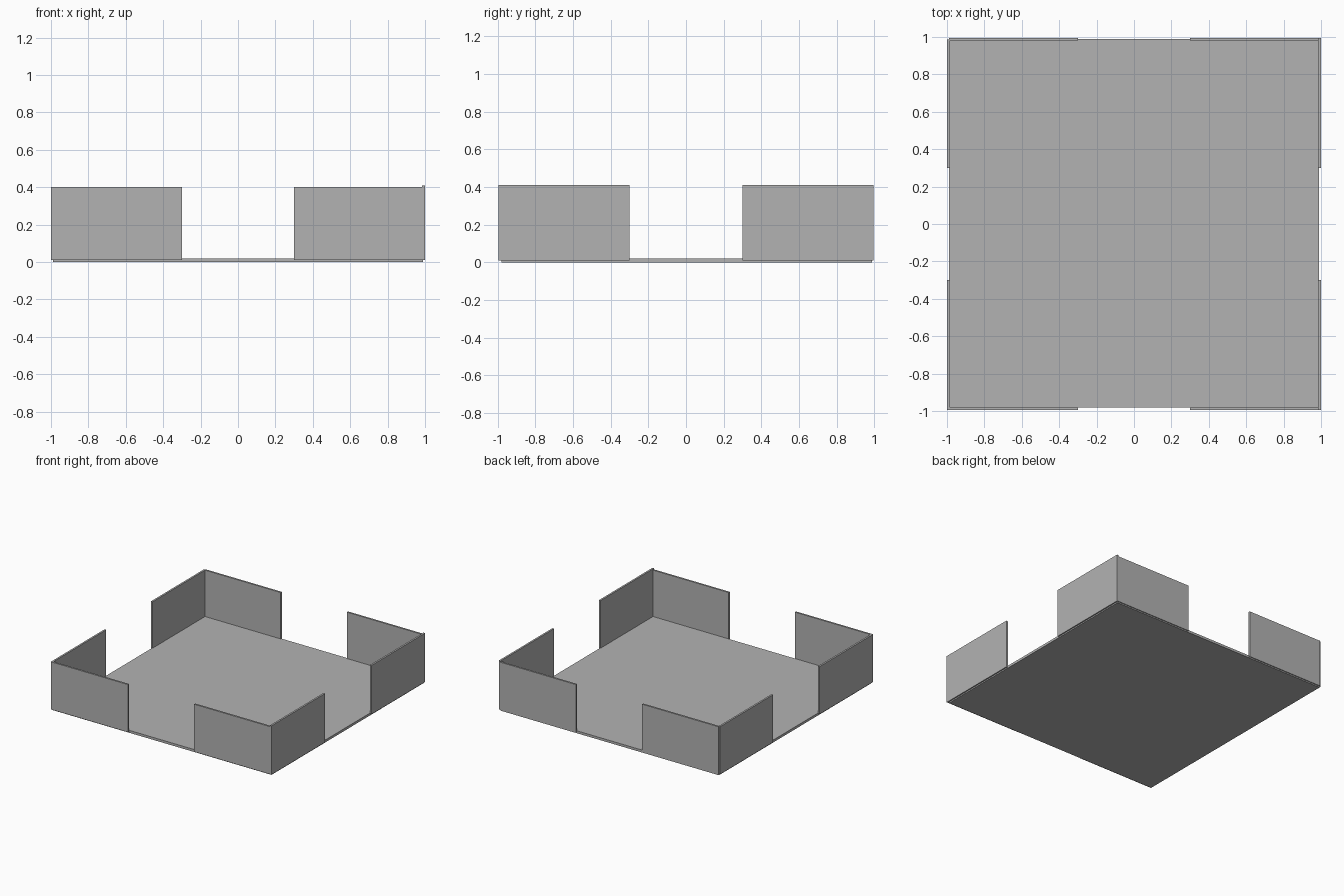
import bpy

cube = bpy.data.objects.get("Cube")
if cube:
    bpy.data.objects.remove(cube, do_unlink=True)

grey = bpy.data.materials.new("plain grey")
grey.use_nodes = True
colour = (0.45, 0.45, 0.45, 1)
grey.diffuse_color = colour
grey.node_tree.nodes["Principled BSDF"].inputs["Base Color"].default_value = colour


def box(name, low, high):
    """Add a box spanning two opposite corners."""
    centre = [(a + b) / 2 for a, b in zip(low, high)]
    bpy.ops.mesh.primitive_cube_add(size=1, location=centre)
    obj = bpy.context.object
    obj.name = name
    obj.scale = [b - a for a, b in zip(low, high)]
    bpy.ops.object.transform_apply(location=False, rotation=False, scale=True)
    obj.data.materials.append(grey)


def span(sign, inner, outer):
    """Return a sorted interval on one side of the centre."""
    return sorted((sign * inner, sign * outer))


# Floor slab
box("floor", (-0.99, -0.98, 0), (0.99, 0.988, 0.02))

# Corner walls, leaving a doorway in the middle of each side
base, low_top, high_top = 0.01, 0.40, 0.41
gap = 0.3
for sx, side in ((-1, "right"), (1, "left")):
    for sy, end in ((-1, "front"), (1, "back")):
        # Wall running along the side
        x0, x1 = span(sx, 0.985, 1)
        reach = 0.995 if sx > 0 or sy < 0 else 0.987
        y0, y1 = span(sy, gap, reach)
        top = high_top if sx > 0 else low_top
        box(f"{side}_wall_{end}", (x0, y0, base), (x1, y1, top))

        # Wall running across the front or back
        x0, x1 = span(sx, gap, 0.99)
        y0, y1 = span(sy, 0.98, 0.995)
        box(f"{end}_wall_{side}", (x0, y0, base), (x1, y1, low_top))
